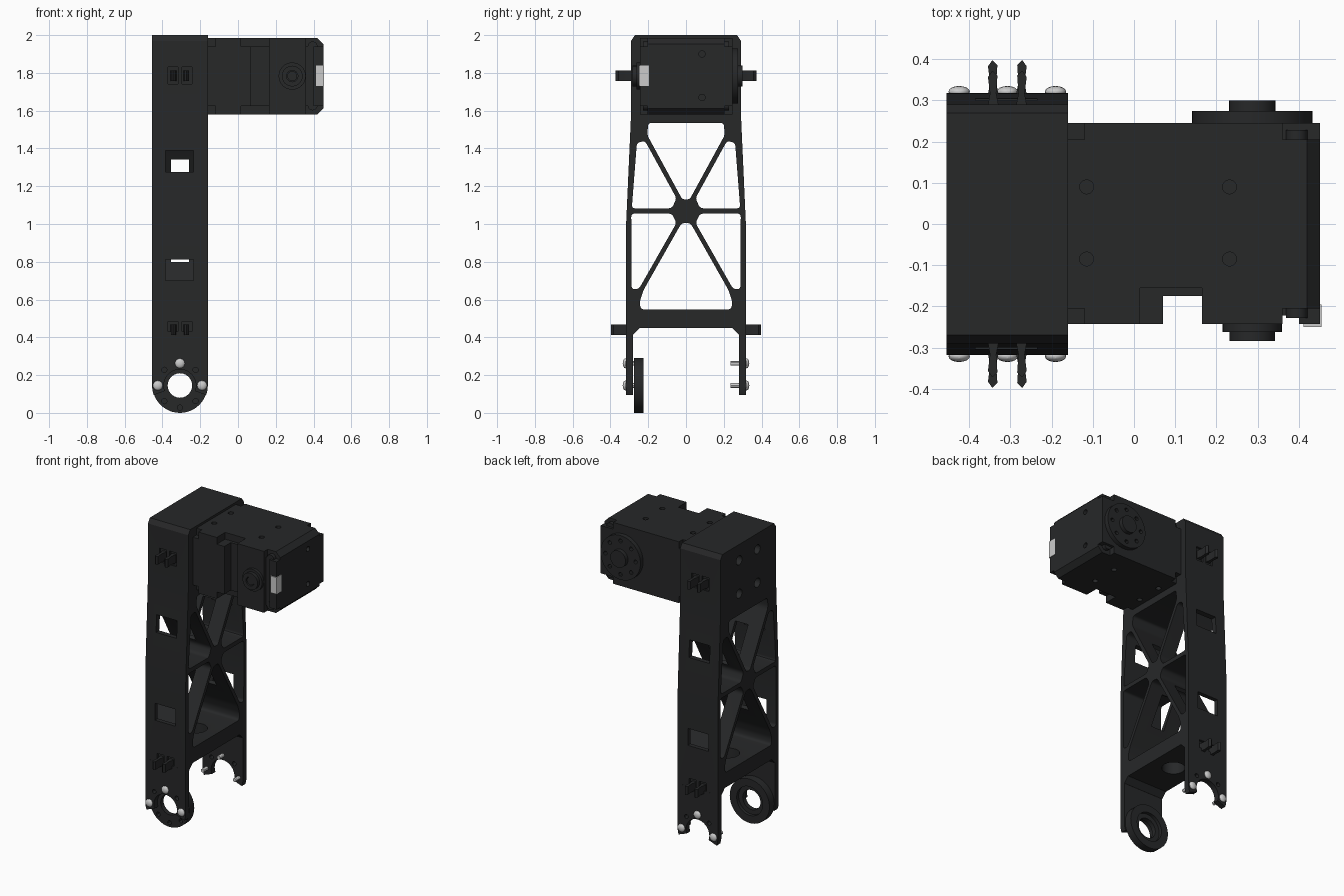
import bpy, bmesh, math
from mathutils import Matrix, Vector

if "Cube" in bpy.data.objects:
    bpy.data.objects.remove(bpy.data.objects["Cube"])

def material(name, c):
    m = bpy.data.materials.new(name)
    m.diffuse_color = (*c, 1)
    m.use_nodes = True
    m.node_tree.nodes["Principled BSDF"].inputs["Base Color"].default_value = m.diffuse_color
    return m

DARK = material("dark_plastic", (0.02, 0.021, 0.022))
STEEL = material("steel", (0.55, 0.55, 0.54))
WHITE = material("white_plastic", (0.7, 0.7, 0.68))

# local x, local y and extrusion direction for each profile plane
PLANES = {"XY": ((1, 0, 0), (0, 1, 0), (0, 0, 1)),
          "XZ": ((1, 0, 0), (0, 0, 1), (0, -1, 0)),
          "YZ": ((0, 1, 0), (0, 0, 1), (1, 0, 0))}
CX, CZ = -0.3075, 0.145       # arm centre line and lower joint height
MX, MZ = 0.287, 1.783         # motor axis

def add_mesh(name, me, mat):
    ob = bpy.data.objects.new(name, me)
    bpy.context.collection.objects.link(ob)
    me.materials.clear()
    me.materials.append(mat)
    return ob

def prism(name, loops, plane, lo, hi, mat=DARK):
    """Extrude a filled outline (later loops are holes) from lo to hi."""
    cu = bpy.data.curves.new(name, 'CURVE')
    cu.dimensions, cu.fill_mode = '2D', 'BOTH'
    cu.extrude = (hi - lo) / 2
    for pts in loops:
        sp = cu.splines.new('POLY')
        sp.points.add(len(pts) - 1)
        for p, (u, v) in zip(sp.points, pts):
            p.co = (u, v, 0, 1)
        sp.use_cyclic_u = True
    tmp = bpy.data.objects.new("tmp", cu)
    bpy.context.collection.objects.link(tmp)
    dg = bpy.context.evaluated_depsgraph_get()
    me = bpy.data.meshes.new_from_object(tmp.evaluated_get(dg))
    bpy.data.objects.remove(tmp)
    a, b, c = (Vector(d) for d in PLANES[plane])
    mid = (lo + hi) / 2
    bm = bmesh.new()
    bm.from_mesh(me)
    for v in bm.verts:
        p = a * v.co.x + b * v.co.y + c * v.co.z
        v.co = p + Vector(abs(t) for t in c) * mid
    bmesh.ops.remove_doubles(bm, verts=bm.verts, dist=1e-5)
    bmesh.ops.recalc_face_normals(bm, faces=bm.faces)
    bm.to_mesh(me)
    bm.free()
    me.name = name
    return add_mesh(name, me, mat)

def arc(cx, cy, r, a0, a1, n):
    return [(cx + r * math.cos(math.radians(a0 + (a1 - a0) * i / n)),
             cy + r * math.sin(math.radians(a0 + (a1 - a0) * i / n))) for i in range(n + 1)]

def circle(cx, cy, r, n=24):
    return arc(cx, cy, r, 0, 360, n)[:-1]

def rect(x0, x1, y0, y1):
    return [(x0, y0), (x1, y0), (x1, y1), (x0, y1)]

def box(name, x, y, z, mat=DARK):
    return prism(name, [rect(*x, *y)], "XY", *z, mat)

def disc(name, cx, cz, r, y0, y1, mat=DARK, n=32):
    return prism(name, [circle(cx, cz, r, n)], "XZ", y0, y1, mat)

def rounded(pts, r=0.018):
    out = []
    for i, p in enumerate(pts):
        p, a, b = Vector(p), Vector(pts[i - 1]), Vector(pts[(i + 1) % len(pts)])
        s = p + (a - p).normalized() * min(r, (a - p).length * 0.45)
        e = p + (b - p).normalized() * min(r, (b - p).length * 0.45)
        for k in range(5):
            t = k / 4
            out.append(tuple(s * (1 - t) ** 2 + p * 2 * t * (1 - t) + e * t * t))
    return out

def mirror(pts):
    return [(-u, v) for u, v in reversed(pts)]

def cut(ob, cutters):
    for c in cutters:
        m = ob.modifiers.new("cut", 'BOOLEAN')
        m.operation, m.solver, m.object = 'DIFFERENCE', 'EXACT', c
    dg = bpy.context.evaluated_depsgraph_get()
    me = bpy.data.meshes.new_from_object(ob.evaluated_get(dg))
    ob.modifiers.clear()
    ob.data = me
    for c in cutters:
        bpy.data.objects.remove(c)

# Arm frame: tapered outline with six truss openings, extruded through its width
half = [(0.27, 2), (0.29, 1.97), (0.29, 1.6), (0.317, 1.0), (0.317, 0.42), (0.28, 0.415), (0.245, 0.45)]
top = [(0.2, 1.535), (0.205, 1.47), (0.033, 1.155), (0.02, 1.13)]
low = [(0.24, 0.548), (0.245, 0.59), (0.225, 0.65), (0.035, 0.985), (0.02, 1.005)]
side_up = rounded([(0.287, 1.083), (0.26, 1.43), (0.217, 1.44), (0.05, 1.136), (0.075, 1.083)])
side_low = rounded([(0.29, 1.055), (0.288, 0.655), (0.25, 0.655), (0.05, 1.006), (0.075, 1.055)])
frame = prism("arm_frame", [half + mirror(half), rounded(top + mirror(top)), rounded(low + mirror(low)),
                            side_up, mirror(side_up), side_low, mirror(side_low)], "YZ", -0.455, -0.16)
cutters = [prism("c", [circle(CX, 0, 0.07)], "XY", 0.4, 0.6)]
for s in (-1, 1):
    y = tuple(sorted((s * 0.24, s * 0.36)))
    for z in ((1.275, 1.39), (0.70, 0.812)):                     # side windows
        cutters.append(box("c", (-0.385, -0.235), y, z))
    for z, base in ((1.785, 0.292), (0.44, 0.317)):              # clip pockets
        for d in (-0.037, 0.037):
            yy = tuple(sorted((s * (base - 0.015), s * (base + 0.05))))
            cutters.append(box("c", (CX + d - 0.026, CX + d + 0.026), yy, (z - 0.045, z + 0.045)))
    for dz in (-0.11, 0.11):                                     # rear bolt holes
        cutters.append(prism("c", [circle(s * 0.095, 1.785 + dz, 0.03)], "YZ", -0.5, -0.3))
    for yc, zc, dy, dz in ((0.104, 1.26, 0.23, 0.42), (0.108, 0.88, 0.25, -0.44)):
        d = Vector((s * dy, dz)).normalized()                    # slots in the diagonals
        n, c = Vector((-d.y, d.x)) * 0.03, Vector((s * yc, zc))
        d *= 0.1
        cutters.append(prism("c", [[tuple(c + p) for p in (d + n, n - d, -n - d, d - n)]],
                             "YZ", CX - 0.047, CX + 0.047))
cut(frame, cutters)

# Fork legs with a notched lower end
leg = ([(CX - 0.1475, 0.43)] + arc(CX, CZ, 0.1475, 180, 200, 5) + arc(CX, CZ, 0.085, 200, -20, 24)
       + arc(CX, CZ, 0.1475, -20, 0, 5) + [(CX + 0.1475, 0.43)])
def ring_points(r, angles):
    return [(CX + r * math.cos(math.radians(a)), CZ + r * math.sin(math.radians(a))) for a in angles]
holes = [circle(u, v, 0.014, 12) for u, v in ring_points(0.117, (45, 135))]
for name, y in (("front", -0.299), ("back", 0.299)):
    prism(name + "_fork_leg", [leg] + holes, "XZ", y - 0.0185, y + 0.0185)

# Joint ring inside the front leg
prism("joint_ring", [circle(CX, CZ, 0.145, 48), circle(CX, CZ, 0.065)]
      + [circle(u, v, 0.014, 12) for u, v in ring_points(0.117, range(0, 360, 45))], "XZ", -0.275, -0.245)
prism("joint_ring_rim", [circle(CX, CZ, 0.145, 48), circle(CX, CZ, 0.095, 32)], "XZ", -0.245, -0.224)

# Leg screws: domed heads and shafts
for s in (-1, 1):
    for u, v in ring_points(0.117, (0, 90, 180)):
        bm = bmesh.new()
        bmesh.ops.create_uvsphere(bm, u_segments=16, v_segments=8, radius=1, matrix=Matrix.Translation(
            (u, s * 0.321, v)) @ Matrix.Diagonal((0.026, 0.014, 0.026, 1)))
        me = bpy.data.meshes.new("screw_head")
        bm.to_mesh(me)
        bm.free()
        add_mesh("screw_head", me, STEEL)
        disc("screw_shaft", u, v, 0.012, *sorted((s * 0.235, s * 0.32)), STEEL, 12)

# Cable clips: pairs of hooked prongs
prong = [(0.018, -0.02), (0.05, -0.02), (0.042, 0.025), (0.047, 0.065), (0.036, 0.08), (0.024, 0.068), (0.027, 0.025)]
for s in (-1, 1):
    for z, base in ((1.785, 0.292), (0.44, 0.318)):
        for k in (-1, 1):
            prism("cable_clip", [[(CX + k * u, s * (base + v)) for u, v in prong]], "XY", z - 0.027, z + 0.027)

# Motor body with cable channel, corner steps and mounting holes
motor = prism("motor_body", [[(-0.16, 1.58), (0.42, 1.58), (0.452, 1.612), (0.452, 1.953), (0.42, 1.985),
                              (-0.16, 1.985)]], "XZ", -0.243, 0.245)
ends = ((1.5, 1.625), (1.94, 2.05))
cutters = [box("c", (0.07, 0.165), (-0.3, -0.175), (1.5, 2.1)),
           box("c", (0.36, 0.4), (-0.3, -0.222), (1.5, 2.1))]
for z in ends:
    cutters.append(box("c", (0.015, 0.165), (-0.3, -0.155), z))
    for y in ((-0.3, -0.205), (0.205, 0.3)):
        cutters += [box("c", (-0.2, -0.12), y, z), box("c", (0.36, 0.5), y, z)]
for z in ((1.56, 1.6), (1.965, 2.0)):
    for x in (-0.115, 0.232):
        for y in (-0.085, 0.09):
            cutters.append(prism("c", [circle(x, y, 0.017, 16)], "XY", *z))
for z in (1.67, 1.9):
    cutters.append(prism("c", [circle(0.085, z, 0.017, 16)], "YZ", 0.43, 0.5))
cut(motor, cutters)

# Corner screws of the motor case
for s in (-1, 1):
    for z in (1.628, 1.94):
        disc("case_screw", 0.395, z, 0.026, *sorted((s * 0.19, s * 0.228)))

# Output horn on the back, idler hub on the front
bolt_ring = [(MX + 0.11 * math.cos(k * math.pi / 4), MZ + 0.11 * math.sin(k * math.pi / 4)) for k in range(8)]
prism("output_horn", [circle(MX, MZ, 0.146, 48)] + [circle(u, v, 0.013, 12) for u, v in bolt_ring],
      "XZ", 0.245, 0.274)
disc("horn_boss", MX, MZ, 0.056, 0.27, 0.30)
disc("idler_hub", MX, MZ, 0.072, -0.262, -0.24)
prism("idler_cap", [circle(MX, MZ, 0.055), circle(MX, MZ, 0.03)], "XZ", -0.284, -0.255)
disc("idler_screw", MX, MZ, 0.026, -0.278, -0.24)

# White connector on the motor end
box("connector", (0.412, 0.455), (-0.25, -0.195), (1.73, 1.84), WHITE)

for ob in bpy.data.objects:
    ob.select_set(True)
    bpy.context.view_layer.objects.active = ob
bpy.ops.object.shade_smooth_by_angle(angle=math.radians(30))
